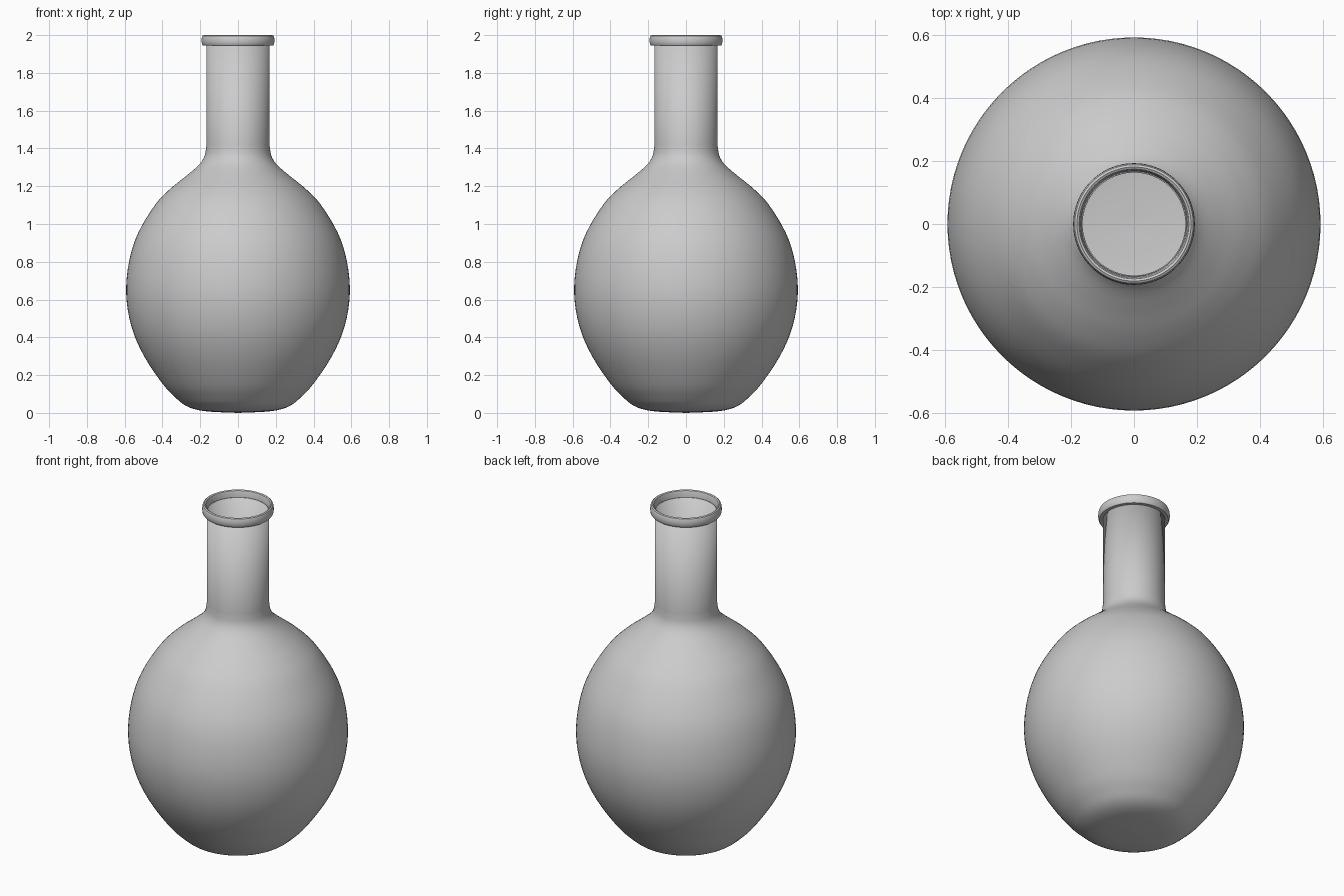
import bpy
import bmesh
import math
from mathutils import Vector

cube = bpy.data.objects.get("Cube")
if cube:
    bpy.data.objects.remove(cube, do_unlink=True)

SEGMENTS = 96

# Single flat grey
grey = bpy.data.materials.new("flask_grey")
grey.use_nodes = True
colour = (0.6, 0.6, 0.6, 1)
grey.diffuse_color = colour
grey.node_tree.nodes["Principled BSDF"].inputs["Base Color"].default_value = colour


def smooth_path(points, steps=4):
    """Catmull-Rom curve through (radius, height) points."""
    pts = [Vector(p) for p in points]
    pts = [2 * pts[0] - pts[1]] + pts + [2 * pts[-1] - pts[-2]]
    path = []
    for a, b, c, d in zip(pts, pts[1:], pts[2:], pts[3:]):
        for i in range(steps):
            t = i / steps
            path.append(0.5 * (2 * b + (c - a) * t + (2 * a - 5 * b + 4 * c - d) * t**2
                               + (3 * b - a - 3 * c + d) * t**3))
    return path + [pts[-2]]


def lathe(name, path, closed=False):
    """Spin a profile round the z axis."""
    bm = bmesh.new()
    verts = [bm.verts.new((max(r, 0), 0, z)) for r, z in path]
    pairs = list(zip(verts, verts[1:]))
    if closed:
        pairs.append((verts[-1], verts[0]))
    edges = [bm.edges.new(p) for p in pairs]
    bmesh.ops.spin(bm, geom=verts + edges, cent=(0, 0, 0), axis=(0, 0, 1),
                   angle=math.tau, steps=SEGMENTS)
    bmesh.ops.remove_doubles(bm, verts=bm.verts, dist=0.0002)
    bmesh.ops.recalc_face_normals(bm, faces=bm.faces)
    mesh = bpy.data.meshes.new(name)
    bm.to_mesh(mesh)
    bm.free()
    mesh.materials.append(grey)
    obj = bpy.data.objects.new(name, mesh)
    bpy.context.collection.objects.link(obj)
    bpy.ops.object.select_all(action='DESELECT')
    obj.select_set(True)
    bpy.context.view_layer.objects.active = obj
    bpy.ops.object.shade_smooth_by_angle(angle=math.radians(40))
    return obj


# Round bulb, shoulder and straight neck
bulb = [(0, 0), (0.14, 0.006), (0.22, 0.017), (0.28, 0.04), (0.33, 0.08),
        (0.40, 0.155), (0.50, 0.305), (0.565, 0.46), (0.592, 0.63),
        (0.577, 0.80), (0.53, 0.95), (0.44, 1.10), (0.36, 1.185),
        (0.28, 1.25), (0.21, 1.31), (0.177, 1.36), (0.167, 1.42)]
body = lathe("flask_body", smooth_path(bulb) + [Vector((0.167, 1.96))])

# Thin wall, open at the neck
wall = body.modifiers.new("wall", 'SOLIDIFY')
wall.thickness = 0.004
wall.offset = -1

# Rounded lip round the mouth
lip = [(0.165, 1.945), (0.186, 1.945), (0.191, 1.953), (0.193, 1.968), (0.192, 1.985),
       (0.188, 1.996), (0.181, 2.0), (0.174, 1.996), (0.170, 1.985), (0.168, 1.965)]
lathe("flask_lip", [Vector(p) for p in lip], closed=True)
